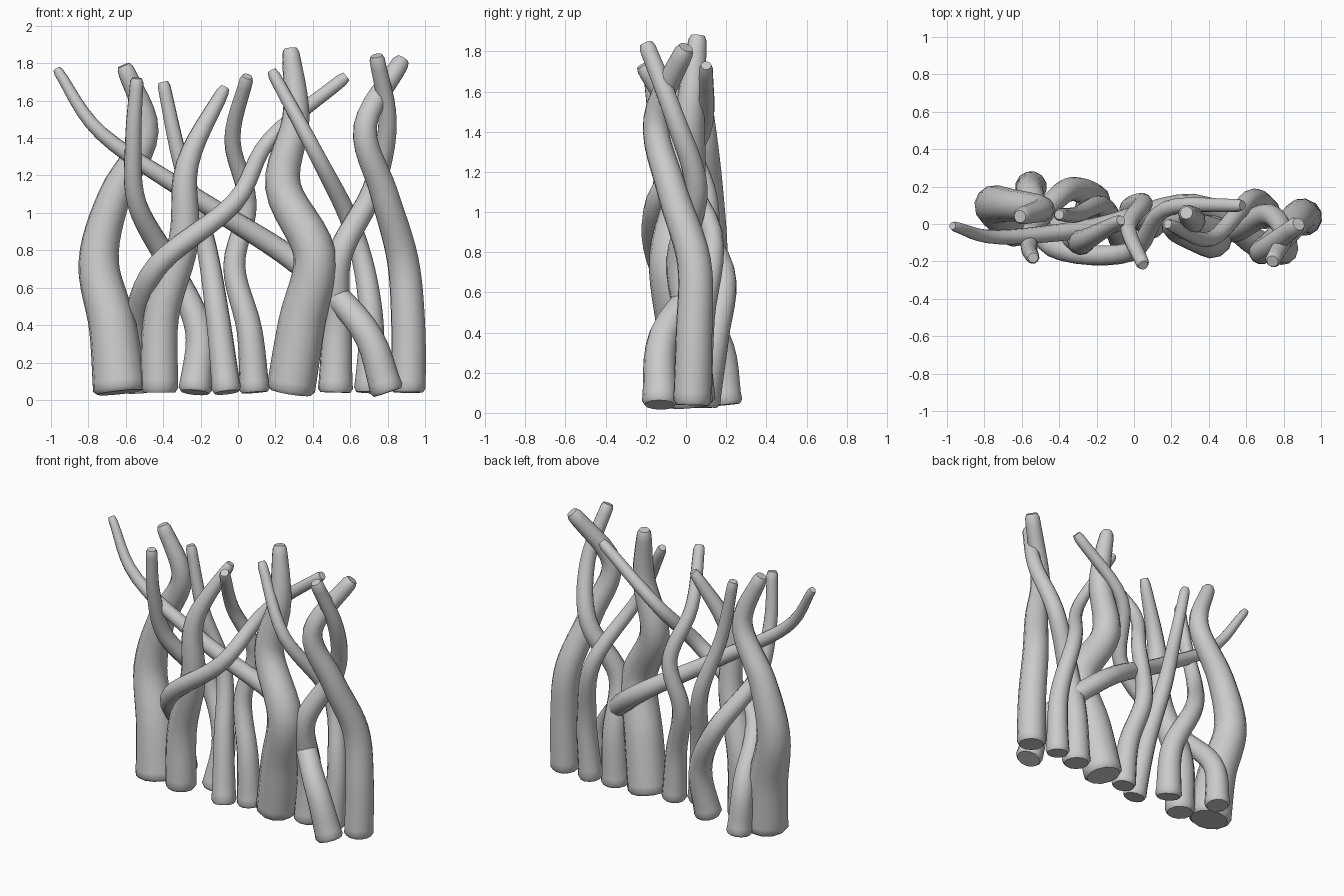
import bpy
from mathutils import Vector

if "Cube" in bpy.data.objects:
    bpy.data.objects.remove(bpy.data.objects["Cube"])


def smooth_path(p, steps=6):
    """Catmull-Rom samples through the control points."""
    p = [p[0] * 2 - p[1]] + p + [p[-1] * 2 - p[-2]]
    out = []
    for a, b, c, d in zip(p, p[1:], p[2:], p[3:]):
        for i in range(steps):
            t = i / steps
            out.append((b * 2 + (c - a) * t + (a * 2 - b * 5 + c * 4 - d) * t ** 2
                        + (b * 3 - a - c * 3 + d) * t ** 3) / 2)
    return out + [p[-2]]


def stem(name, height, base, tip, xs, ys, taper=.75):
    """Tube rising evenly to height, weaving through xs and ys, tapering base to tip."""
    foot = .04
    n = len(xs) - 1
    path = smooth_path([Vector((x, y, foot + (height - foot) * i / n))
                        for i, (x, y) in enumerate(zip(xs, ys))])
    m = len(path) - 1
    radii = [tip + (base - tip) * (1 - (i / m) ** taper) for i in range(m + 1)]
    # slightly narrowed rims give soft blunt ends
    rings = list(zip(path, radii))
    rings.insert(1, (path[0].lerp(path[1], .35), radii[0]))
    rings.insert(-1, (path[-1].lerp(path[-2], .35), radii[-1]))
    rings[0] = (path[0], base * .85)
    rings[-1] = (path[-1], tip * .75)

    cu = bpy.data.curves.new(name, 'CURVE')
    cu.dimensions = '3D'
    cu.bevel_depth = 1
    cu.bevel_resolution = 4
    cu.use_fill_caps = True
    sp = cu.splines.new('POLY')
    sp.points.add(len(rings) - 1)
    for pt, (co, r) in zip(sp.points, rings):
        pt.co = (*co, 1)
        pt.radius = r
    ob = bpy.data.objects.new(name, cu)
    bpy.context.collection.objects.link(ob)
    bpy.ops.object.select_all(action='DESELECT')
    ob.select_set(True)
    bpy.context.view_layer.objects.active = ob
    bpy.ops.object.convert(target='MESH')
    bpy.ops.object.shade_smooth_by_angle(angle=.9)


# Thick trunks
stem("thick_left_trunk", 1.79, .145, .045, (-.63, -.67, -.745, -.66, -.49, -.61),
     (.02, .05, .1, .1, .08, .04), 1.1)
stem("left_trunk", 1.67, .1, .034, (-.42, -.41, -.29, -.27, -.07),
     (-.03, -.03, -.08, -.09, .02), 1.8)
stem("thick_centre_trunk", 1.88, .13, .045, (.28, .34, .41, .24, .31, .28),
     (.02, -.02, -.07, 0, .02, .06), 1.8)
stem("right_outer_trunk", 1.82, .095, .048, (.91, .91, .88, .78, .68, .88),
     (.03, .04, .04, -.07, -.15, 0), 1.8)

# Thinner upright stems
stem("back_left_stem", 1.72, .09, .036, (-.23, -.21, -.36, -.54, -.56, -.54),
     (.08, .14, .18, -.02, -.13, -.18))
stem("centre_left_stem", 1.7, .08, .034, (-.06, -.11, -.18, -.31, -.4),
     (-.07, 0, .1, .05, .05))
stem("centre_stem", 1.73, .082, .036, (.09, .06, -.02, .05, -.03, .05),
     (0, .02, .08, .11, -.02, -.22))
stem("leaning_stem", 1.76, .08, .032, (.7, .71, .62, .41, .18),
     (.05, .08, .13, -.08, 0))
stem("right_inner_stem", 1.84, .095, .042, (.52, .53, .54, .72, .8, .74),
     (.03, .03, -.03, .05, -.06, -.2))

# Vines crossing diagonally between the stems
stem("rising_vine", 1.73, .085, .035, (-.55, -.55, -.43, -.02, .17, .58),
     (.2, .15, -.12, -.15, .08, .1))
stem("crossing_vine", 1.77, .09, .027, (.8, .67, .32, -.22, -.73, -.97),
     (-.13, -.11, .1, -.02, -.07, -.01), .9)
